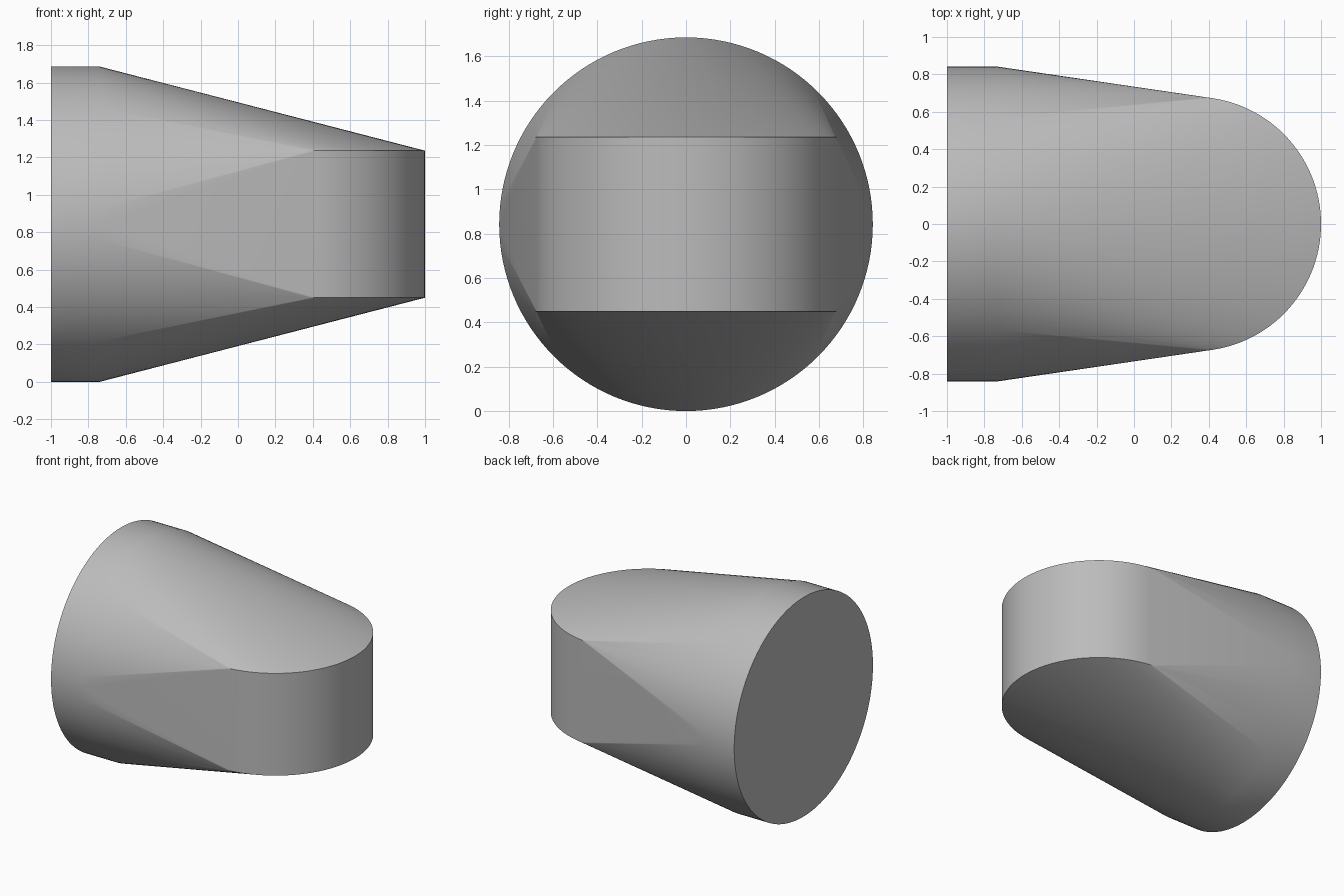
import bpy, bmesh
from math import sin, cos, pi, radians

cube = bpy.data.objects.get("Cube")
if cube:
    bpy.data.objects.remove(cube, do_unlink=True)

BASE_R = 0.843
NOSE_R, NOSE_X = 0.68, 0.32
NOSE_HALF = 0.393
SEGMENTS = 128

grey = bpy.data.materials.new("plain grey")
grey.use_nodes = True
colour = (0.5, 0.5, 0.5, 1)
grey.diffuse_color = colour
grey.node_tree.nodes["Principled BSDF"].inputs["Base Color"].default_value = colour

bm = bmesh.new()
for i in range(SEGMENTS):
    a = 2 * pi * i / SEGMENTS
    # round base disc lying along x
    for x in (-1, -0.74):
        bm.verts.new((x, BASE_R * cos(a), BASE_R * (1 + sin(a))))
    # upright round nose
    if cos(a) > 0:
        for side in (-1, 1):
            bm.verts.new((NOSE_X + NOSE_R * cos(a), NOSE_R * sin(a),
                          BASE_R + side * NOSE_HALF))

# tapered skin stretched over base and nose
hull = bmesh.ops.convex_hull(bm, input=bm.verts)
spare = {g for g in hull["geom_interior"] + hull["geom_unused"]
         if isinstance(g, bmesh.types.BMVert)}
bmesh.ops.delete(bm, geom=list(spare), context='VERTS')
bmesh.ops.dissolve_limit(bm, angle_limit=radians(0.1), verts=bm.verts, edges=bm.edges)
bmesh.ops.recalc_face_normals(bm, faces=bm.faces)

mesh = bpy.data.meshes.new("tapered_plug")
bm.to_mesh(mesh)
bm.free()
mesh.materials.append(grey)
plug = bpy.data.objects.new("tapered_plug", mesh)
bpy.context.collection.objects.link(plug)

bpy.ops.object.select_all(action='DESELECT')
plug.select_set(True)
bpy.context.view_layer.objects.active = plug
bpy.ops.object.shade_smooth_by_angle(angle=radians(30))
